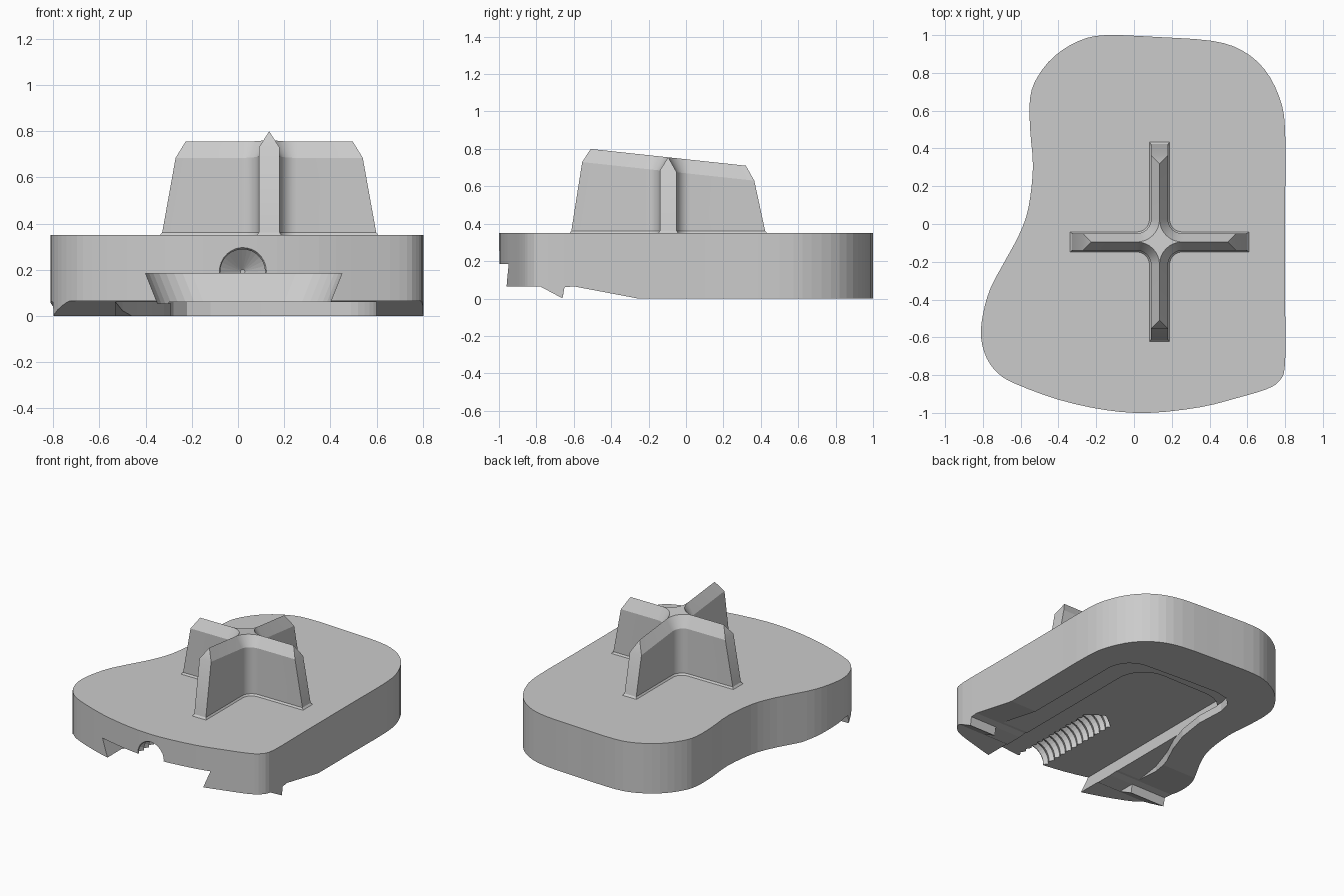
import bpy
import bmesh
from math import sin, cos, pi
from mathutils import Vector

if "Cube" in bpy.data.objects:
    bpy.data.objects.remove(bpy.data.objects["Cube"], do_unlink=True)


def add_object(name, bm):
    bmesh.ops.recalc_face_normals(bm, faces=bm.faces)
    mesh = bpy.data.meshes.new(name)
    bm.to_mesh(mesh)
    bm.free()
    obj = bpy.data.objects.new(name, mesh)
    bpy.context.collection.objects.link(obj)
    return obj


def loft(name, rings):
    """Closed solid through rings that share a point count."""
    bm = bmesh.new()
    rows = [[bm.verts.new(p) for p in ring] for ring in rings]
    n = len(rows[0])
    for a, b in zip(rows, rows[1:]):
        for i in range(n):
            j = (i + 1) % n
            bm.faces.new((a[i], a[j], b[j], b[i]))
    bm.faces.new(rows[0])
    bm.faces.new(rows[-1])
    return add_object(name, bm)


def prism(name, outline, z0, z1):
    return loft(name, [[(x, y, z) for x, y in outline] for z in (z0, z1)])


def smooth_loop(points, steps):
    """Catmull-Rom curve through a closed loop of points."""
    pts = [Vector(p) for p in points]
    n = len(pts)
    out = []
    for i in range(n):
        a, b, c, d = (pts[(i + k) % n] for k in (-1, 0, 1, 2))
        for s in range(steps):
            t = s / steps
            out.append(0.5 * (2 * b + (c - a) * t + (2 * a - 5 * b + 4 * c - d) * t**2
                              + (3 * b - a - 3 * c + d) * t**3))
    return out


def arc(cx, cy, r, a0, a1, n=8):
    return [(cx + r * cos(a0 + (a1 - a0) * i / n),
             cy + r * sin(a0 + (a1 - a0) * i / n)) for i in range(n + 1)]


def carve(target, cutter):
    cutter.hide_render = True
    mod = target.modifiers.new("cut", "BOOLEAN")
    mod.operation = "DIFFERENCE"
    mod.solver = "EXACT"
    mod.object = cutter
    bpy.context.view_layer.objects.active = target
    bpy.ops.object.modifier_apply(modifier=mod.name)
    bpy.data.objects.remove(cutter, do_unlink=True)


# Plate body: waisted outline with a straight left side
outline = smooth_loop([
    (0.80, -0.4), (0.80, 0.1), (0.80, 0.5), (0.77, 0.67), (0.69, 0.82),
    (0.57, 0.92), (0.41, 0.97), (0.12, 0.99), (-0.15, 1.0), (-0.29, 0.97),
    (-0.42, 0.89), (-0.51, 0.78), (-0.55, 0.67), (-0.55, 0.5), (-0.535, 0.3),
    (-0.56, 0.08), (-0.61, -0.06), (-0.68, -0.19), (-0.76, -0.34), (-0.8, -0.48),
    (-0.81, -0.6), (-0.78, -0.71), (-0.72, -0.79), (-0.63, -0.845), (-0.4, -0.93),
    (-0.15, -0.985), (0.08, -1.0), (0.35, -0.97), (0.55, -0.92), (0.70, -0.875),
    (0.77, -0.83), (0.80, -0.74)], 3)
plate = prism("plate", outline, 0, 0.35)

# Shallow underside recess that leaves a rim and opens at the front
recess = [(-0.53, -1.2), (0.6, -1.2)]
recess += arc(0.42, 0.46, 0.18, 0, pi / 2)
recess += [(0.1, 0.66), (-0.12, 0.67), (-0.22, 0.65), (-0.28, 0.59), (-0.3, 0.5),
           (-0.29, 0.3), (-0.32, 0.1), (-0.37, -0.05), (-0.44, -0.2),
           (-0.5, -0.38), (-0.53, -0.58)]
carve(plate, prism("recess_cutter", recess, -0.1, 0.06))

# Sloped rim underside with a locking tooth on each side
slope = [(-1.2, -0.1), (-1.2, 0.065), (-0.78, 0.065), (-0.66, 0.001),
         (-0.65, 0.06), (-0.6, 0.065), (-0.25, -0.001), (-0.25, -0.1)]
carve(plate, loft("slope_cutter", [[(x, y, z) for y, z in slope] for x in (-1, 1)]))


# Undercut slot with a rounded back end
def slot_ring(half, back, z):
    r, mid = 0.2, 0.025
    pts = [(mid - half, -1.2), (mid + half, -1.2)]
    pts += arc(mid + half - r, back - r, r, 0, pi / 2)
    pts += arc(mid - half + r, back - r, r, pi / 2, pi)
    return [(x, y, z) for x, y in pts]


carve(plate, loft("slot_cutter", [slot_ring(0.373, 0.53, 0.055),
                                  slot_ring(0.425, 0.58, 0.185)]))

# Threaded channel in the slot ceiling, ending in a cone
pitch = 0.028
profile = [(-1.1 + i * pitch, 0.115 if i % 2 else 0.097) for i in range(28)]
profile.append((-0.26, 0.01))
channel = [[(0.02 + r * cos(2 * pi * k / 28 + 0.03), y, 0.192 + r * sin(2 * pi * k / 28 + 0.03))
            for k in range(28)] for y, r in profile]
carve(plate, loft("thread_cutter", channel))

# Cross handle: four ridged arms with filleted inner corners
CENTRE = Vector((0.135, -0.095))
# offset from wall, arm reach along x and y, height, tilt along y
LEVELS = [(0.012, 0.477, 0.532, 0.345, 0),
          (0.0, 0.463, 0.518, 0.362, 0),
          (0.0, 0.405, 0.46, 0.68, -0.108),
          (-0.045, 0.362, 0.415, 0.755, -0.108)]


def quadrant_row(bm, sx, sy, level):
    off, reach_x, reach_y, z, tilt = level
    half, r = 0.045 + off, 0.075 - off
    pts = [(reach_x, half)]
    pts += arc(half + r, half + r, r, -pi / 2, -pi)
    pts += [(half, reach_y)]
    return [bm.verts.new((CENTRE.x + sx * x, CENTRE.y + sy * y, z + tilt * sy * y))
            for x, y in pts]


bm = bmesh.new()
rows = {(sx, sy): [quadrant_row(bm, sx, sy, lv) for lv in LEVELS]
        for sx in (1, -1) for sy in (1, -1)}
for grid in rows.values():
    for a, b in zip(grid, grid[1:]):
        for i in range(len(a) - 1):
            bm.faces.new((a[i], a[i + 1], b[i + 1], b[i]))
# Arm end caps and hips
for s in (1, -1):
    for p, q, end in ((rows[s, 1], rows[s, -1], 0), (rows[1, s], rows[-1, s], -1)):
        for i in range(len(LEVELS) - 1):
            bm.faces.new((p[i][end], q[i][end], q[i + 1][end], p[i + 1][end]))
bmesh.ops.remove_doubles(bm, verts=bm.verts, dist=0.0005)
bmesh.ops.holes_fill(bm, edges=[e for e in bm.edges if e.is_boundary], sides=0)
handle = add_object("cross_handle", bm)

bpy.ops.object.select_all(action="DESELECT")
handle.select_set(True)
bpy.context.view_layer.objects.active = handle
bpy.ops.object.shade_smooth_by_angle(angle=pi / 7)
